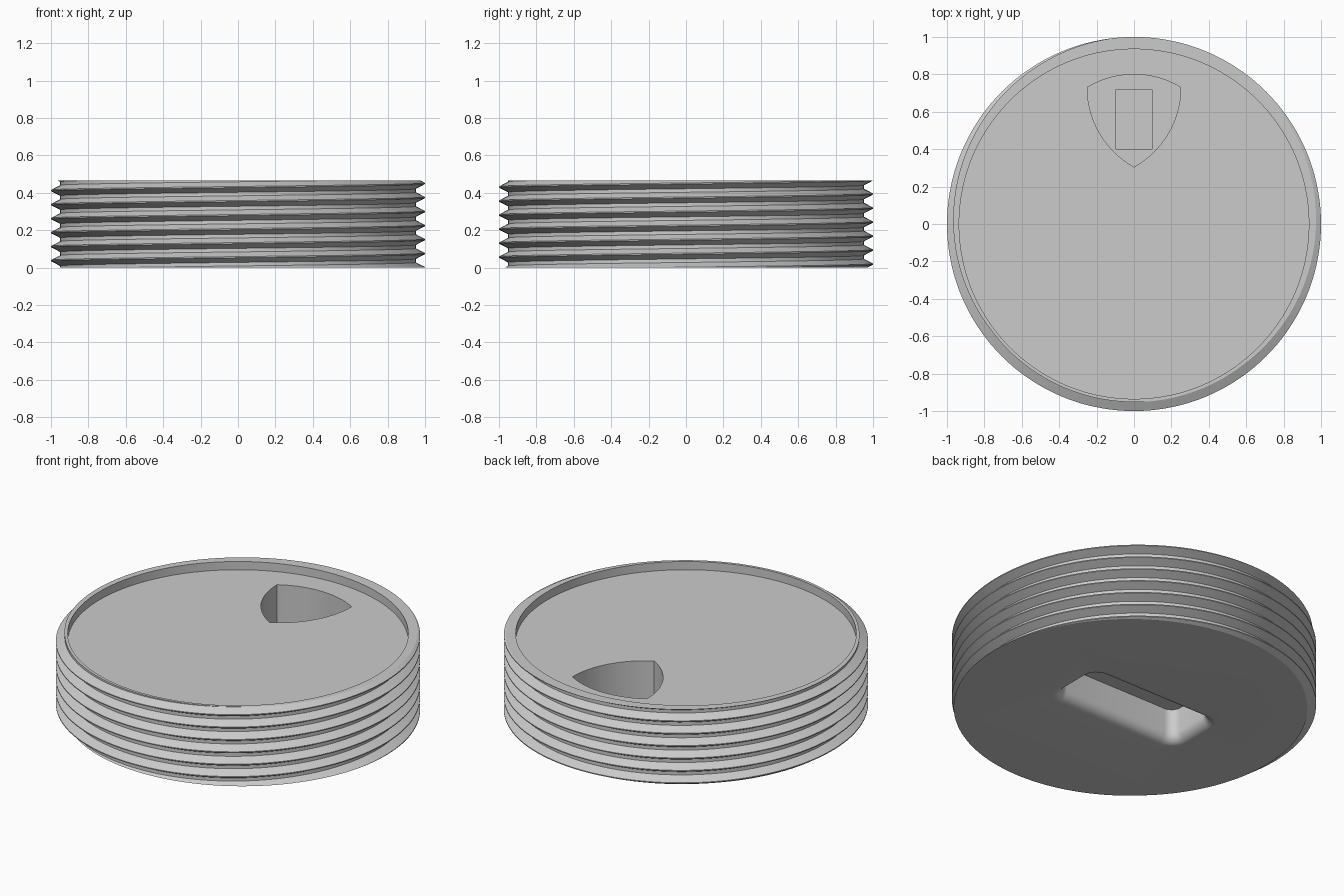
import bpy, bmesh
from math import sin, cos, pi, sqrt, atan2, hypot, atan
from mathutils import Vector

if "Cube" in bpy.data.objects:
    bpy.data.objects.remove(bpy.data.objects["Cube"], do_unlink=True)

HEIGHT, PITCH, SIDES = 0.467, 0.075, 144
RECESS_Z = HEIGHT - 0.05

grey = bpy.data.materials.new("light_grey")
grey.use_nodes = True
colour = (0.6, 0.6, 0.6, 1)
grey.diffuse_color = colour
grey.node_tree.nodes["Principled BSDF"].inputs["Base Color"].default_value = colour


def finish(name, bm):
    bmesh.ops.recalc_face_normals(bm, faces=bm.faces)
    mesh = bpy.data.meshes.new(name)
    bm.to_mesh(mesh)
    bm.free()
    mesh.materials.append(grey)
    obj = bpy.data.objects.new(name, mesh)
    bpy.context.collection.objects.link(obj)
    return obj


def loft(name, levels):
    """Solid through a stack of (outline, z) levels with equal point counts."""
    bm = bmesh.new()
    rings = [[bm.verts.new((x, y, z)) for x, y in pts] for pts, z in levels]
    for a, b in zip(rings, rings[1:]):
        for i in range(len(a)):
            j = (i + 1) % len(a)
            bm.faces.new((a[i], a[j], b[j], b[i]))
    bm.faces.new(rings[0])
    bm.faces.new(rings[-1])
    return finish(name, bm)


def circle(radius):
    return [(radius * cos(2 * pi * i / SIDES), radius * sin(2 * pi * i / SIDES))
            for i in range(SIDES)]


def arc(p, q, bulge, steps=14):
    """Points from p up to (not including) q, bulging to the right of the chord."""
    p, q = Vector(p), Vector(q)
    chord = q - p
    out = Vector((chord.y, -chord.x)).normalized()
    half = chord.length / 2
    radius = (half * half + bulge * bulge) / (2 * bulge)
    centre = (p + q) / 2 - out * (radius - bulge)
    sweep = 4 * atan(bulge / half)
    start = atan2(p.y - centre.y, p.x - centre.x)
    return [(centre.x + radius * cos(start + sweep * i / steps),
             centre.y + radius * sin(start + sweep * i / steps)) for i in range(steps)]


def rounded_box(hx, hy, radius, steps=8):
    pts = []
    for k, (sx, sy) in enumerate(((1, 1), (-1, 1), (-1, -1), (1, -1))):
        for i in range(steps + 1):
            a = (k + i / steps) * pi / 2
            pts.append((sx * (hx - radius) + radius * cos(a),
                        sy * (hy - radius) + radius * sin(a)))
    return pts


# Threaded plug: one helical strip, trimmed flat at both ends
thread = ((0.952, -0.028), (1.0, -0.003), (1.0, 0.003), (0.952, 0.028))
bm = bmesh.new()
rows = []
for k in range(-2 * SIDES, 8 * SIDES + 1):
    a = 2 * pi * k / SIDES
    rows.append([bm.verts.new((r * cos(a), r * sin(a), PITCH * k / SIDES + dz))
                 for r, dz in thread])
for k in range(len(rows) - 1):
    a, b = rows[k], rows[k + 1]
    for i in range(3):
        bm.faces.new((a[i], b[i], b[i + 1], a[i + 1]))
    if k + SIDES + 1 < len(rows):
        c, d = rows[k + SIDES], rows[k + SIDES + 1]
        bm.faces.new((a[3], b[3], d[0], c[0]))
for z, direction in ((0, -1), (HEIGHT, 1)):
    cut = bmesh.ops.bisect_plane(bm, geom=bm.verts[:] + bm.edges[:] + bm.faces[:],
                                 plane_co=(0, 0, z), plane_no=(0, 0, direction),
                                 clear_outer=True)
    edges = [e for e in cut["geom_cut"] if isinstance(e, bmesh.types.BMEdge)]
    bmesh.ops.edgeloop_fill(bm, edges=edges)
plug = finish("threaded_plug", bm)

# Shallow round recess in the top
cutters = [loft("top_recess", [(circle(0.935), RECESS_Z), (circle(0.935), HEIGHT + 0.1)])]

# Shield-shaped finger pocket with a small rectangular well in its floor
left, right, tip = (-0.25, 0.73), (0.25, 0.73), (0, 0.305)
shield = arc(right, left, 0.07) + arc(left, tip, 0.067) + arc(tip, right, 0.067)
cutters.append(loft("finger_pocket", [(shield, 0.15), (shield, HEIGHT + 0.05)]))
well = [(-0.095, 0.4), (0.095, 0.4), (0.095, 0.72), (-0.095, 0.72)]
cutters.append(loft("pocket_well", [(well, 0.1), (well, 0.25)]))

# Key slot underneath, its mouth rounded over into the bottom face
FILLET, levels = 0.06, []
for i in range(9):
    a = pi / 2 * i / 8
    flare = FILLET * (1 - sin(a))
    levels.append((rounded_box(0.41 + flare, 0.155 + flare, 0.06 + flare),
                   FILLET * (1 - cos(a))))
levels.insert(0, (levels[0][0], -0.05))
levels.append((levels[-1][0], 0.2))
cutters.append(loft("key_slot", levels))

# Cut every pocket out of the plug
bpy.ops.object.select_all(action="DESELECT")
bpy.context.view_layer.objects.active = plug
plug.select_set(True)
for cutter in cutters:
    cutter.hide_render = True
    mod = plug.modifiers.new(cutter.name, "BOOLEAN")
    mod.operation, mod.solver, mod.object = "DIFFERENCE", "EXACT", cutter
    bpy.ops.object.modifier_apply(modifier=mod.name)
    bpy.data.objects.remove(cutter, do_unlink=True)

bpy.ops.object.shade_smooth_by_angle(angle=pi / 7)
